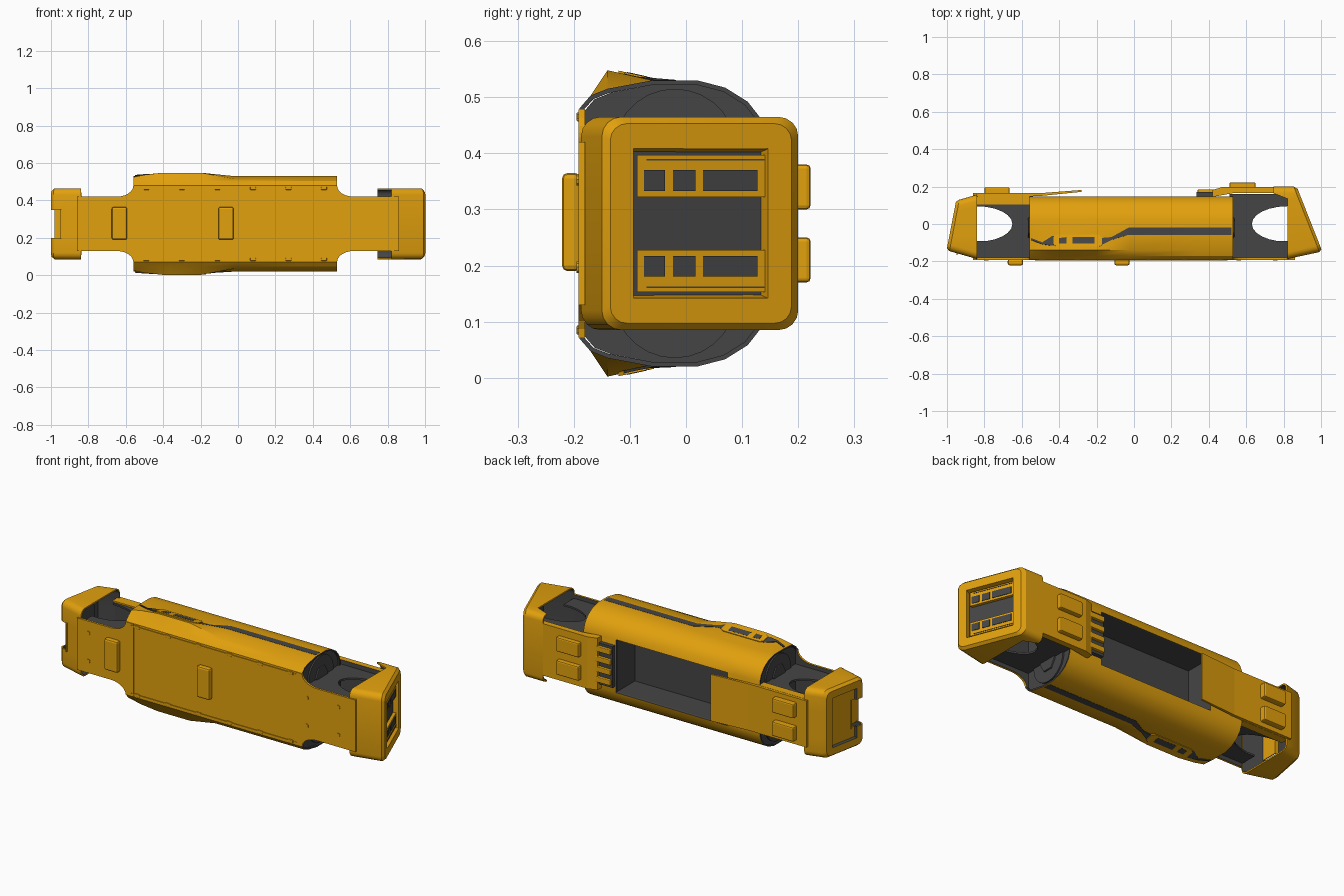
import bpy, bmesh, math
from mathutils import Vector

if "Cube" in bpy.data.objects:
    bpy.data.objects.remove(bpy.data.objects["Cube"])

CZ = 0.275  # height of the symmetry plane


def material(name, rgb):
    m = bpy.data.materials.new(name)
    m.diffuse_color = (*rgb, 1)
    m.use_nodes = True
    m.node_tree.nodes["Principled BSDF"].inputs["Base Color"].default_value = m.diffuse_color
    return m


YELLOW = material("yellow_shell", (0.76, 0.355, 0.004))
DARK = material("dark_grey", (0.06, 0.06, 0.06))


def make(name, bm, mats, smooth=False, shell=0, rim=0):
    me = bpy.data.meshes.new(name)
    bm.to_mesh(me)
    bm.free()
    for m in mats:
        me.materials.append(m)
    ob = bpy.data.objects.new(name, me)
    bpy.context.collection.objects.link(ob)
    bpy.ops.object.select_all(action='DESELECT')
    ob.select_set(True)
    bpy.context.view_layer.objects.active = ob
    if shell:  # thin wall with a dark inside
        s = ob.modifiers.new("wall", 'SOLIDIFY')
        s.thickness, s.offset, s.material_offset, s.material_offset_rim = shell, -1, 1, rim
        bpy.ops.object.modifier_apply(modifier="wall")
    if smooth:
        bpy.ops.object.shade_smooth_by_angle(angle=math.radians(25))
    return ob


def prism(name, pts, axis, lo, hi, mat, bevel=0, dark_side=None):
    """Extrude a flat outline along one axis."""
    place = {'x': lambda p, t: (t, p[0], p[1]),
             'y': lambda p, t: (p[0], t, p[1]),
             'z': lambda p, t: (p[0], p[1], t)}[axis]
    bm = bmesh.new()
    a = [bm.verts.new(place(p, lo)) for p in pts]
    b = [bm.verts.new(place(p, hi)) for p in pts]
    bm.faces.new(a)
    bm.faces.new(b)
    for i in range(len(pts)):
        j = (i + 1) % len(pts)
        bm.faces.new((a[i], a[j], b[j], b[i]))
    bmesh.ops.recalc_face_normals(bm, faces=bm.faces)
    if bevel:
        bmesh.ops.bevel(bm, geom=bm.edges[:], offset=bevel, segments=2, affect='EDGES', profile=0.5)
    if dark_side:
        for f in bm.faces:
            f.material_index = int(f.normal.dot(Vector(dark_side)) > 0.7)
    return make(name, bm, [mat, DARK])


def box(name, x0, x1, y0, y1, z0, z1, mat, bevel=0, dark_side=None):
    return prism(name, [(x0, y0), (x1, y0), (x1, y1), (x0, y1)], 'z', z0, z1, mat, bevel, dark_side)


def circle(cu, cv, r, n):
    return [(cu + r * math.cos(2 * math.pi * i / n), cv + r * math.sin(2 * math.pi * i / n)) for i in range(n)]


# Main body shell: half section (y, height from centre), mirrored, lofted along x
def section(ridge):
    half = [(-0.19, 0.145), (-0.19, 0.205), (-0.17, 0.228), (-0.14, ridge), (-0.06, 0.255), (0.02, 0.255),
            (0.07, 0.242), (0.11, 0.217), (0.135, 0.185), (0.148, 0.148)]
    return [(y, CZ + h) for y, h in half] + [(y, CZ - h) for y, h in reversed(half)]


stations = [(-0.56, 0.25), (-0.5, 0.262), (-0.4, 0.273), (-0.36, 0.273), (-0.2, 0.273),
            (-0.02, 0.24), (0.33, 0.24), (0.53, 0.24)]
bm = bmesh.new()
rings = [[bm.verts.new((x, y, z)) for y, z in section(r)] for x, r in stations]
for k in range(len(rings) - 1):
    n = len(rings[k])
    for i in range(n):
        if i == 9 and -0.37 < stations[k][0] < 0.32:
            continue  # payload bay opening in the back
        j = (i + 1) % n
        bm.faces.new((rings[k][i], rings[k][j], rings[k + 1][j], rings[k + 1][i]))
bmesh.ops.recalc_face_normals(bm, faces=bm.faces)
make("body_shell", bm, [YELLOW, DARK], True, 0.008, 1)

# Dark bulkheads closing both ends of the body
inner = [(y * 0.96, CZ + (z - CZ) * 0.97) for y, z in section(0.24)]
prism("bulkhead_right", inner, 'x', 0.505, 0.52, DARK)
prism("bulkhead_left", inner, 'x', -0.55, -0.535, DARK)

# Payload bay lining
box("bay_floor", -0.37, 0.335, -0.03, -0.02, 0.12, 0.43, DARK)
for x in (-0.37, 0.33):
    box("bay_end", x, x + 0.008, -0.02, 0.14, 0.12, 0.43, DARK)
for z in (0.12, 0.422):
    box("bay_side", -0.37, 0.335, -0.02, 0.14, z, z + 0.008, DARK)

# Hip mounts: dark disc with a hexagonal socket
for x, d in ((0.52, 1), (-0.55, -1)):
    for s in (-1, 1):
        zc = CZ + s * 0.13
        prism("hip_disc", circle(-0.02, zc, 0.11, 28), 'x', x, x + d * 0.008, DARK)
        prism("hip_socket", circle(-0.02, zc, 0.055, 6), 'x', x, x + d * 0.016, DARK, 0.004)

# Necks: front plate with concave fillets, dark arched side walls
for d, name in ((-1, "left"), (1, "right")):
    xe = 0.56 if d < 0 else 0.53
    up = [(xe - 0.05, 0.203), (xe, 0.203)]
    for i in range(7):  # concave quarter arc
        a = math.pi / 2 * i / 6
        up.append((xe + 0.09 - 0.09 * math.cos(a), 0.203 - 0.058 * math.sin(a)))
    up.append((0.86, 0.145))
    pts = [(d * x, CZ + h) for x, h in up] + [(d * x, CZ - h) for x, h in reversed(up)]
    prism("neck_front_plate_" + name, pts, 'y', -0.192, -0.18, YELLOW, dark_side=(0, 1, 0))
    xc = 0.84 if d < 0 else 0.82
    yb = 0.15 if d < 0 else 0.16
    arch = [(xc, -0.09)]
    arch += [(xc - 0.19 * math.cos(a), 0.095 * math.sin(a))
             for a in (math.radians(v) for v in range(-75, 76, 15))]
    arch += [(xc, 0.095), (xc, yb), (xe - 0.02, yb), (xe - 0.02, -0.18), (xc, -0.18)]
    for s in (-1, 1):
        z = CZ + s * 0.118
        prism("neck_side_wall_" + name, [(d * x, y) for x, y in arch], 'z', z - 0.005, z + 0.005, DARK)

# Yellow flanges under the left back plate
for s in (-1, 1):
    z = CZ + s * 0.127
    box("neck_flange", -0.85, -0.555, 0.105, 0.15, z - 0.004, z + 0.004, YELLOW)

# Back deck plates and their raised pads
prism("back_plate_left", [(-0.86, 0.142), (-0.86, 0.165), (-0.5, 0.165), (-0.28, 0.182), (-0.28, 0.172), (-0.5, 0.15)],
      'z', 0.145, 0.405, YELLOW, dark_side=(0, -1, 0))
prism("back_plate_right", [(0.42, 0.145), (0.42, 0.182), (0.47, 0.197), (0.86, 0.197), (0.86, 0.165), (0.53, 0.165)],
      'z', 0.13, 0.42, YELLOW, dark_side=(0, -1, 0))
box("latch_base", 0.335, 0.425, 0.146, 0.17, 0.16, 0.39, DARK)
for i in range(4):
    z = 0.175 + i * 0.057
    box("latch_finger", 0.34, 0.44, 0.165, 0.185, z, z + 0.03, YELLOW, 0.004)
for z in (0.17, 0.30):
    box("back_pad_left", -0.8, -0.665, 0.15, 0.196, z, z + 0.08, YELLOW, 0.007)
    box("back_pad_right", 0.51, 0.65, 0.18, 0.222, z, z + 0.08, YELLOW, 0.007)


# End caps: hollow rounded boxes with a slanted end face
def outline(ya, yb, h, r):
    pts = []
    for k, (cy, cz) in enumerate(((ya + r, r - h), (yb - r, r - h), (yb - r, h - r), (ya + r, h - r))):
        for i in range(5):
            a = math.radians(180 + 90 * k + 22.5 * i)
            pts.append((cy + r * math.cos(a), cz + r * math.sin(a)))
        if k in (0, 2):
            pts.append((yb - r - 0.03, cz + (r if k else -r)))
    return pts


def end_cap(name, x_in, x_back, ya, yb, slant, ea, eb, inset, depth, rim_mat, floor_mat, notch=None):
    d = 1 if x_in > 0 else -1
    bm = bmesh.new()
    o0, o1, o2 = outline(ya, yb, 0.19, 0.035), outline(ea - 0.015, eb, 0.19, 0.035), outline(ea, eb - 0.012, 0.178, 0.03)
    rows = [[(x_back if y > yb - 0.056 else x_in, y, z) for y, z in o0],
            [(slant(y) - d * 0.016, y, z) for y, z in o1],
            [(slant(y), y, z) for y, z in o2]]
    rows = [[bm.verts.new((x, y, z + CZ)) for x, y, z in r] for r in rows]
    n = len(rows[0])
    for a, b in zip(rows, rows[1:]):
        for i in range(n):
            j = (i + 1) % n
            bm.faces.new((a[i], a[j], b[j], b[i]))
    end = bm.faces.new(rows[-1])
    bmesh.ops.recalc_face_normals(bm, faces=bm.faces)
    bmesh.ops.inset_region(bm, faces=[end], thickness=inset, depth=0)
    rim = bmesh.ops.inset_region(bm, faces=[end], thickness=0.006, depth=-depth)["faces"]
    for f in rim:
        f.material_index = rim_mat
    end.material_index = floor_mat
    if notch:  # cut along the notch planes, then drop the faces inside it
        nx, ny, z0, z1 = notch
        for co, no in (((nx, 0, 0), (1, 0, 0)), ((0, ny, 0), (0, 1, 0)), ((0, 0, z0), (0, 0, 1)), ((0, 0, z1), (0, 0, 1))):
            bmesh.ops.bisect_plane(bm, geom=bm.verts[:] + bm.edges[:] + bm.faces[:], plane_co=co, plane_no=no)
        gone = []
        for f in bm.faces:
            c = f.calc_center_median()
            if c.x < nx and c.y < ny and z0 < c.z < z1:
                gone.append(f)
        bmesh.ops.delete(bm, geom=gone, context='FACES')
    return make(name, bm, [YELLOW, DARK], True, 0.008)


def slant_r(y):
    return 1.0 - (y + 0.13) * 0.13 / 0.33


def slant_l(y):
    return -1.0 + (y + 0.13) * 0.05 / 0.26


end_cap("end_cap_right", 0.82, 0.745, -0.187, 0.2, slant_r, -0.135, 0.2, 0.045, 0.03, 0, 1)
end_cap("end_cap_left", -0.84, -0.84, -0.187, 0.157, slant_l, -0.13, 0.13, 0.04, 0.012, 1, 0,
        (-0.95, -0.065, 0.2, 0.35))
# Lining of the notch in the left cap
box("notch_back", -0.95, -0.945, -0.165, -0.06, 0.195, 0.355, YELLOW)
box("notch_top", -0.98, -0.945, -0.065, -0.06, 0.195, 0.355, YELLOW)


# Sensor strips with dark windows in the right cap
def slab(name, y0, y1, z0, z1, deep, shallow, mat):
    prism(name, [(slant_r(y0) - deep, y0), (slant_r(y1) - deep, y1),
                 (slant_r(y1) - shallow, y1), (slant_r(y0) - shallow, y0)], 'z', z0, z1, mat)


for s in (-1, 1):
    def zz(a, b):
        return sorted((CZ + s * a, CZ + s * b))
    slab("sensor_strip", -0.087, 0.15, *zz(0.047, 0.122), 0.034, 0.014, YELLOW)
    for y0, y1 in ((-0.075, -0.037), (-0.023, 0.017), (0.03, 0.127)):
        slab("sensor_window", y0, y1, *zz(0.058, 0.095), 0.016, 0.011, DARK)
    slab("strip_line", -0.07, 0.14, *zz(0.112, 0.115), 0.016, 0.012, DARK)


# Side details: patches laid on the body's upper and lower flanks
def patch(name, pairs, lift, thick, mat):
    for s in (-1, 1):
        bm = bmesh.new()
        rows = [[bm.verts.new((x, y, CZ + s * (0.255 + lift + max(0, -0.06 - y) * 0.22))) for y in ys]
                for x, *ys in pairs]
        for a, b in zip(rows, rows[1:]):
            bm.faces.new((a[0], b[0], b[1], a[1]) if s > 0 else (a[1], b[1], b[0], a[0]))
        make(name, bm, [mat], False, thick)


patch("seam_groove", [(-0.55, -0.085, -0.075), (-0.49, -0.108, -0.098), (-0.44, -0.115, -0.065), (-0.18, -0.115, -0.075),
                      (-0.12, -0.085, -0.07), (-0.03, -0.058, -0.02), (0.52, -0.058, -0.018)], 0.001, 0.005, DARK)
patch("handle_plate", [(-0.43, -0.11, -0.07), (-0.415, -0.12, -0.057), (-0.185, -0.12, -0.057),
                       (-0.17, -0.11, -0.07)], 0.004, 0.007, YELLOW)
patch("handle_window", [(-0.4, -0.105, -0.075), (-0.36, -0.105, -0.07)], 0.005, 0.004, DARK)
patch("handle_window", [(-0.33, -0.105, -0.07), (-0.21, -0.105, -0.07)], 0.005, 0.004, DARK)

# Front panel details: feet pads, rails with clips, screws
for x in (-0.675, -0.105):
    box("front_pad", x, x + 0.082, -0.221, -0.188, 0.19, 0.365, YELLOW, 0.01)
for s in (-1, 1):
    zc = CZ + s * 0.19
    box("front_rail", -0.53, 0.5, -0.194, -0.188, zc - 0.004, zc + 0.004, YELLOW)
    for x in (-0.49, -0.3, -0.11, 0.08, 0.27, 0.46):
        box("rail_clip", x - 0.015, x + 0.015, -0.195, -0.186, zc - 0.008, zc + 0.008, YELLOW, 0.002)
    for x in (-0.79, 0.56, 0.755):
        prism("front_screw", circle(x, CZ + s * 0.078, 0.011, 10), 'y', -0.195, -0.19, YELLOW)
